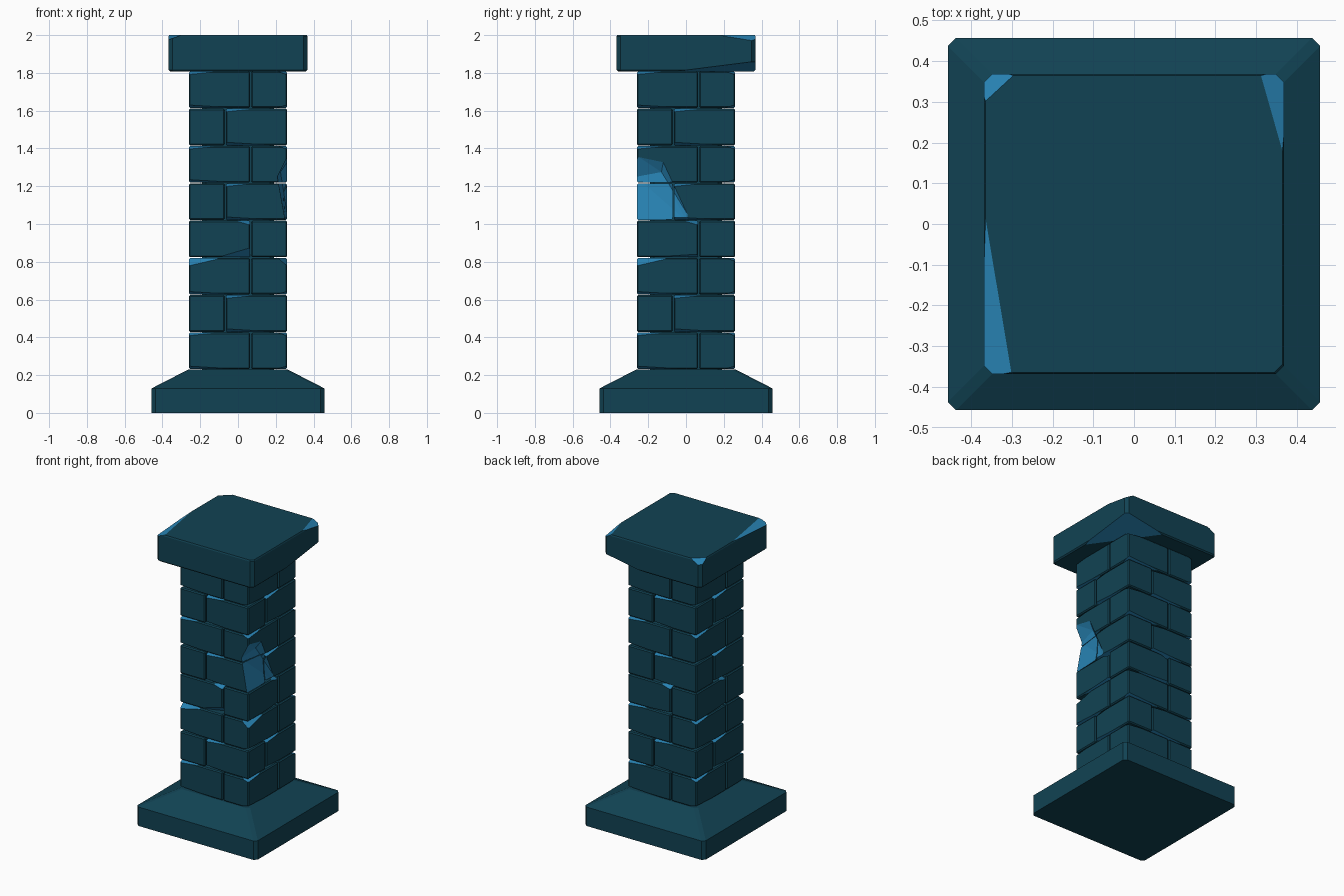
import bpy, bmesh
from mathutils import Vector, Matrix

if "Cube" in bpy.data.objects:
    bpy.data.objects.remove(bpy.data.objects["Cube"])


def material(name, rgb):
    m = bpy.data.materials.new(name)
    m.diffuse_color = (*rgb, 1)
    m.use_nodes = True
    m.node_tree.nodes["Principled BSDF"].inputs["Base Color"].default_value = m.diffuse_color
    return m


MATS = [material("dark teal stone", (0.0056, 0.055, 0.087)),
        material("chipped blue stone", (0.021, 0.23, 0.46))]


def make(name, bm, mats=MATS):
    bmesh.ops.recalc_face_normals(bm, faces=bm.faces[:])
    me = bpy.data.meshes.new(name)
    bm.to_mesh(me)
    bm.free()
    for m in mats:
        me.materials.append(m)
    ob = bpy.data.objects.new(name, me)
    bpy.context.collection.objects.link(ob)
    return ob


def loft(rings, chamfer=0.02):
    """Stack of corner-cut squares: (height, half width)."""
    bm = bmesh.new()
    prev = None
    for z, h in rings:
        c = h - chamfer
        pts = [(-c, -h), (c, -h), (h, -c), (h, c), (c, h), (-c, h), (-h, c), (-h, -c)]
        ring = [bm.verts.new((x, y, z)) for x, y in pts]
        if prev:
            for i in range(8):
                j = (i + 1) % 8
                bm.faces.new((prev[i], prev[j], ring[j], ring[i]))
        else:
            bm.faces.new(ring[::-1])
        prev = ring
    bm.faces.new(prev)
    return bm


def chip(bm, a, b, c, centre):
    """Slice off everything beyond the plane a-b-c and paint the cut blue."""
    a, b, c = Vector(a), Vector(b), Vector(c)
    n = (b - a).cross(c - a).normalized()
    if n.dot(Vector(centre) - a) > 0:
        n = -n
    res = bmesh.ops.bisect_plane(bm, geom=bm.verts[:] + bm.edges[:] + bm.faces[:],
                                 dist=1e-5, plane_co=a, plane_no=n, clear_outer=True)
    edges = [e for e in res["geom_cut"] if isinstance(e, bmesh.types.BMEdge) and e.is_boundary]
    if edges:
        for f in bmesh.ops.holes_fill(bm, edges=edges, sides=0)["faces"]:
            f.material_index = 1


# Base with sloped shoulder
make("base", loft([(0, 0.457), (0.13, 0.457), (0.23, 0.262)]))

# Cap slab with broken corners
bm = loft([(1.808, 0.36), (1.816, 0.368), (1.992, 0.368), (2.0, 0.364)])
mid = (0, 0, 1.9)
chip(bm, (-0.30, -0.37, 2), (-0.362, 0, 2), (-0.368, -0.37, 1.975), mid)
chip(bm, (-0.29, 0.37, 2), (-0.366, 0.30, 2), (-0.35, 0.365, 1.97), mid)
chip(bm, (0.31, 0.37, 2), (0.364, 0.18, 2), (0.368, 0.368, 1.968), mid)
chip(bm, (0.368, -0.04, 1.81), (0.08, 0.368, 1.81), (0.36, 0.368, 1.86), mid)
make("cap", bm)

# Hidden core closing the joints
make("core", loft([(0.2, 0.19), (1.85, 0.19)]))

# Brick courses: four bricks in a pinwheel, alternately shifted
L, H, D, F = 0.324, 0.194, 0.19, -0.26
STEP = 1.58 / 8


def brick(course, side):
    bm = bmesh.new()
    bmesh.ops.create_cube(bm, size=1)
    bm.transform(Matrix.Translation((L / 2, F + D / 2, H / 2)) @ Matrix.Diagonal((L, D, H, 1)))
    bmesh.ops.bevel(bm, geom=bm.edges[:], offset=0.007, segments=1, affect='EDGES')
    mid = (L / 2, F + D / 2, H / 2)
    flip = course == 3
    ex = L if flip else 0              # chipped end
    s = -1 if flip else 1
    run, drop = (0.08, 0.024) if flip else (0.16, 0.017)
    if course == 2 and side < 2:
        run, drop = 0.18, 0.042
    chip(bm, (ex, F, H - drop), (ex + s * run, F, H), (ex, F + 0.05, H), mid)
    run, drop = (0.17, 0.05) if flip and side == 0 else (0.27, 0.016)
    chip(bm, (ex, F, drop), (ex + s * run, F, 0), (ex, F + 0.06, 0), mid)
    x0 = F if course in (0, 2, 3, 5, 7) else -F - L
    bm.transform(Matrix.Rotation(side * 1.5707963, 4, 'Z')
                 @ Matrix.Translation((x0, 0, 0.2315 + course * STEP)))
    return bm


allb = bmesh.new()
for course in range(8):
    for side in range(4):
        b = brick(course, side)
        tmp = bpy.data.meshes.new("tmp")
        b.to_mesh(tmp)
        b.free()
        allb.from_mesh(tmp)
        bpy.data.meshes.remove(tmp)
bricks = make("bricks", allb)

# Large break on the front right corner
pts = [(0.208, -0.265, 1.25), (0.265, -0.265, 1.365), (0.262, -0.12, 1.33),
       (0.225, -0.13, 1.275), (0.262, 0.015, 1.04), (0.258, 0.0, 1.018),
       (0.25, -0.265, 1.018), (0.4, -0.4, 1.365), (0.4, -0.4, 1.018),
       (0.4, 0.0, 1.018), (0.4, -0.12, 1.33), (0.208, -0.4, 1.25)]
bm = bmesh.new()
for p in pts:
    bm.verts.new(p)
hull = bmesh.ops.convex_hull(bm, input=bm.verts[:])
loose = [v for v in bm.verts if not v.link_faces]
bmesh.ops.delete(bm, geom=loose, context='VERTS')
cutter = make("break_cutter", bm, [MATS[1]])
cutter.hide_render = True
mod = bricks.modifiers.new("break", 'BOOLEAN')
mod.operation = 'DIFFERENCE'
mod.solver = 'EXACT'
mod.material_mode = 'TRANSFER'
mod.object = cutter
bpy.context.view_layer.objects.active = bricks
bpy.ops.object.modifier_apply(modifier=mod.name)
bpy.data.objects.remove(cutter)
